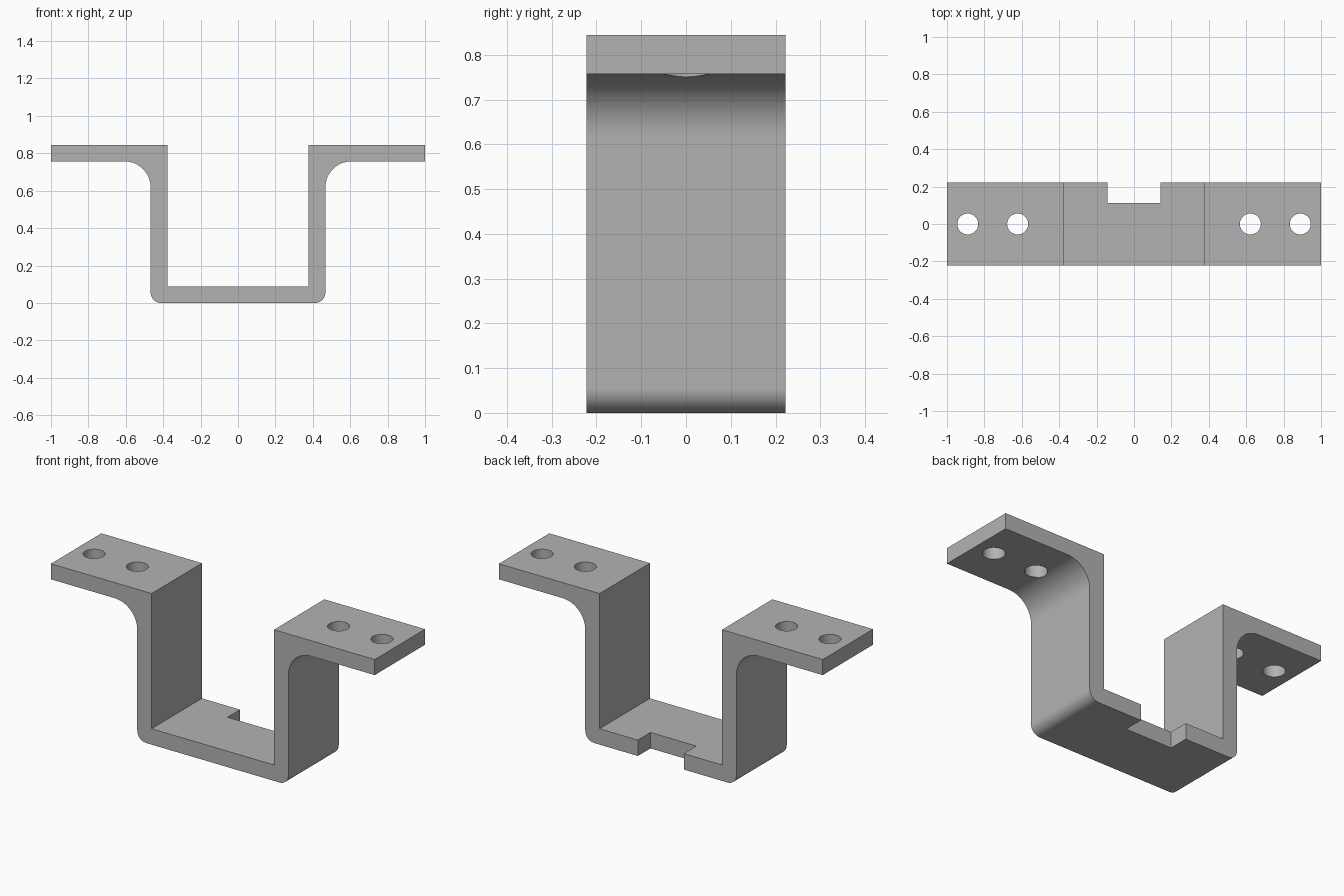
import bpy, bmesh
from math import pi, cos, sin, radians

cube = bpy.data.objects.get("Cube")
if cube:
    bpy.data.objects.remove(cube)

HALF_DEPTH, TOP, UNDER, FLOOR = 0.222, 0.844, 0.757, 0.089
INNER, OUTER = 0.378, 0.467
FILLET, CORNER = 0.14, 0.055

grey = bpy.data.materials.new("plain grey")
grey.use_nodes = True
colour = (0.45, 0.45, 0.45, 1)
grey.diffuse_color = colour
grey.node_tree.nodes["Principled BSDF"].inputs["Base Color"].default_value = colour


def arc(cx, cz, r, start, end, steps):
    angles = [start + (end - start) * i / steps for i in range(steps + 1)]
    return [(cx + r * cos(a), cz + r * sin(a)) for a in angles]


def cut(target, cutter):
    mod = target.modifiers.new("cut", 'BOOLEAN')
    mod.operation = 'DIFFERENCE'
    mod.solver = 'EXACT'
    mod.object = cutter
    bpy.context.view_layer.objects.active = target
    bpy.ops.object.modifier_apply(modifier=mod.name)
    bpy.data.objects.remove(cutter)


# Hat-shaped strap: half profile, mirrored, then extruded through its depth
half = arc(OUTER - CORNER, CORNER, CORNER, -pi / 2, 0, 12)
half += arc(OUTER + FILLET, UNDER - FILLET, FILLET, pi, pi / 2, 20)
half += [(1, UNDER), (1, TOP), (INNER, TOP), (INNER, FLOOR)]
profile = half + [(-x, z) for x, z in reversed(half)]

bm = bmesh.new()
face = bm.faces.new([bm.verts.new((x, -HALF_DEPTH, z)) for x, z in profile])
out = bmesh.ops.extrude_face_region(bm, geom=[face])
moved = [v for v in out["geom"] if isinstance(v, bmesh.types.BMVert)]
bmesh.ops.translate(bm, verts=moved, vec=(0, 2 * HALF_DEPTH, 0))
bmesh.ops.recalc_face_normals(bm, faces=bm.faces)
mesh = bpy.data.meshes.new("bracket")
bm.to_mesh(mesh)
bm.free()
mesh.materials.append(grey)
bracket = bpy.data.objects.new("bracket", mesh)
bpy.context.collection.objects.link(bracket)

# Bolt holes in both flanges
for x in (-0.889, -0.622, 0.622, 0.889):
    bpy.ops.mesh.primitive_cylinder_add(vertices=48, radius=0.056, depth=0.4,
                                        location=(x, 0, 0.8))
    cut(bracket, bpy.context.object)

# Square notch in the back edge of the base
bpy.ops.mesh.primitive_cube_add(size=1, location=(0, 0.261, 0.05))
notch = bpy.context.object
notch.scale = (0.284, 0.3, 0.4)
bpy.context.view_layer.update()
cut(bracket, notch)

# Smooth bends and holes, crisp edges elsewhere
bpy.ops.object.select_all(action='DESELECT')
bracket.select_set(True)
bpy.context.view_layer.objects.active = bracket
bpy.ops.object.shade_smooth_by_angle(angle=radians(30))
normals = bracket.modifiers.new("flat faces", 'WEIGHTED_NORMAL')
normals.keep_sharp = True
